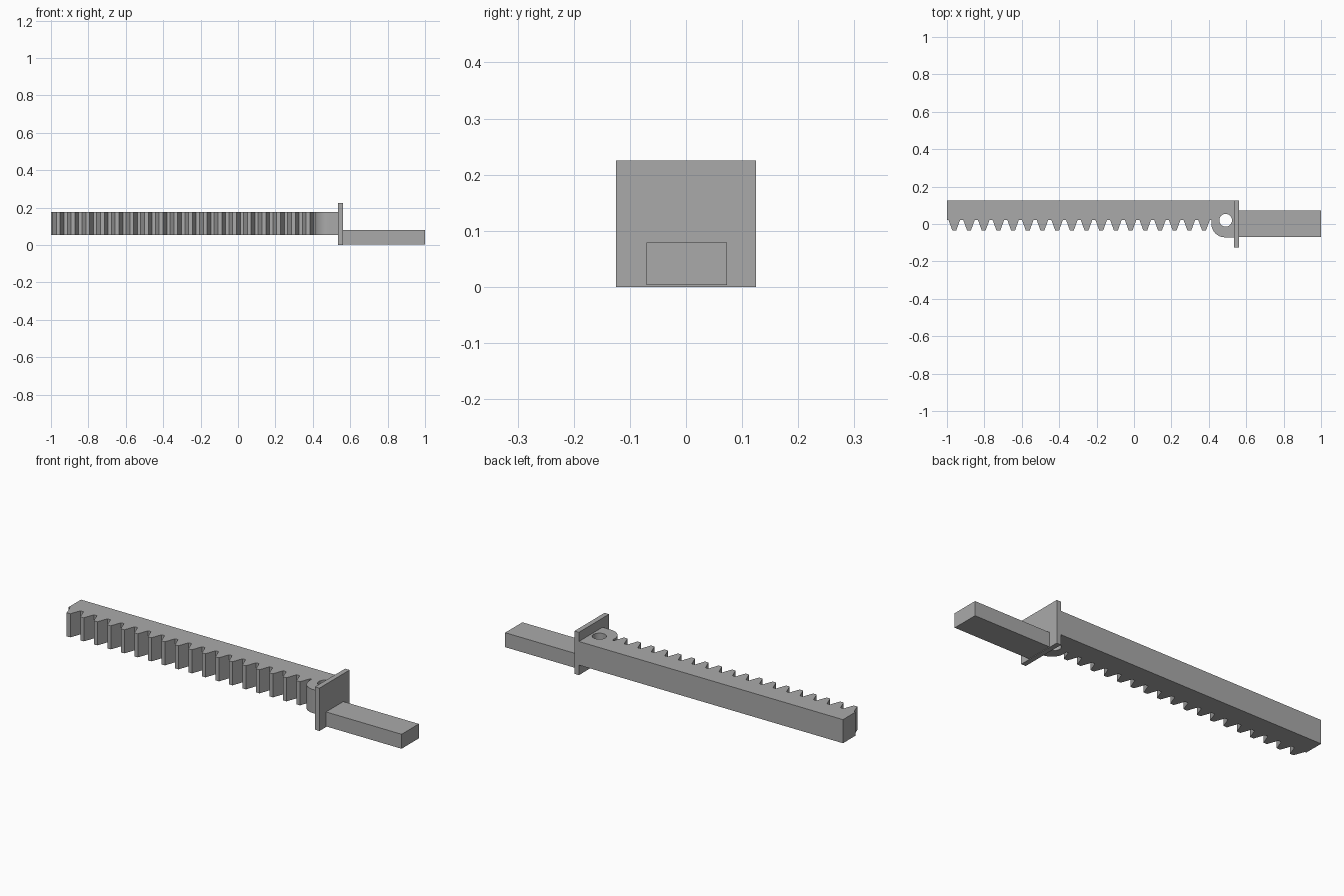
import bpy, bmesh
from math import cos, sin, pi, radians, tan

if "Cube" in bpy.data.objects:
    bpy.data.objects.remove(bpy.data.objects["Cube"])

grey = bpy.data.materials.new("plain grey")
grey.use_nodes = True
grey.diffuse_color = (0.4, 0.4, 0.4, 1)
grey.node_tree.nodes["Principled BSDF"].inputs["Base Color"].default_value = (0.4, 0.4, 0.4, 1)


def prism(name, outline, z0, z1):
    """Extrude a flat outline from z0 up to z1."""
    bm = bmesh.new()
    face = bm.faces.new([bm.verts.new((x, y, z0)) for x, y in outline])
    up = bmesh.ops.extrude_face_region(bm, geom=[face])["geom"]
    verts = [v for v in up if isinstance(v, bmesh.types.BMVert)]
    bmesh.ops.translate(bm, verts=verts, vec=(0, 0, z1 - z0))
    bmesh.ops.recalc_face_normals(bm, faces=bm.faces)
    mesh = bpy.data.meshes.new(name)
    bm.to_mesh(mesh)
    bm.free()
    mesh.materials.append(grey)
    obj = bpy.data.objects.new(name, mesh)
    bpy.context.scene.collection.objects.link(obj)
    return obj


def box(name, x0, x1, y0, y1, z0, z1):
    return prism(name, [(x0, y0), (x1, y0), (x1, y1), (x0, y1)], z0, z1)


def arc(cx, cy, r, start, end, steps):
    angles = [radians(start + (end - start) * i / steps) for i in range(steps + 1)]
    return [(cx + r * cos(a), cy + r * sin(a)) for a in angles]


# Toothed bar with a rounded lug, drawn as one outline
module = 0.025
pitch = module * pi
teeth = 18
tip_y, root_y, back_y = -0.035, 0.021, 0.125
tip_half = 0.0102
root_half = tip_half + (root_y - tip_y) * tan(radians(20))
bar_bottom, bar_top = 0.053, 0.177
plate_x0, plate_x1 = 0.535, 0.561

outline = [(-1, back_y), (-1, root_y)]
for i in range(teeth):
    c = -1 + pitch * (i + 0.5)
    outline += [(c - root_half, root_y), (c - tip_half, tip_y),
                (c + tip_half, tip_y), (c + root_half, root_y)]
lug_x, lug_y, lug_r = -1 + pitch * teeth, -0.071, 0.072
outline += [(lug_x, root_y)]
outline += arc(lug_x + lug_r, lug_y + lug_r, lug_r, 180, 270, 16)
outline += [(plate_x0, lug_y), (plate_x0, back_y)]
rack = prism("toothed_bar", outline, bar_bottom, bar_top)

# Pin hole through the lug
cutter = prism("pin_hole_cutter", arc(0.49, 0.02, 0.034, 0, 350, 35), 0, 0.3)
cutter.hide_render = True
hole = rack.modifiers.new("pin hole", 'BOOLEAN')
hole.operation = 'DIFFERENCE'
hole.solver = 'EXACT'
hole.object = cutter
bpy.context.view_layer.objects.active = rack
rack.select_set(True)
bpy.ops.object.modifier_apply(modifier=hole.name)
bpy.data.objects.remove(cutter)
bpy.ops.object.shade_smooth_by_angle(angle=radians(15))

# End plate and handle
box("end_plate", plate_x0, plate_x1, -0.125, 0.125, 0, 0.225)
box("handle", plate_x1, 1, -0.07, 0.073, 0.003, 0.079)
